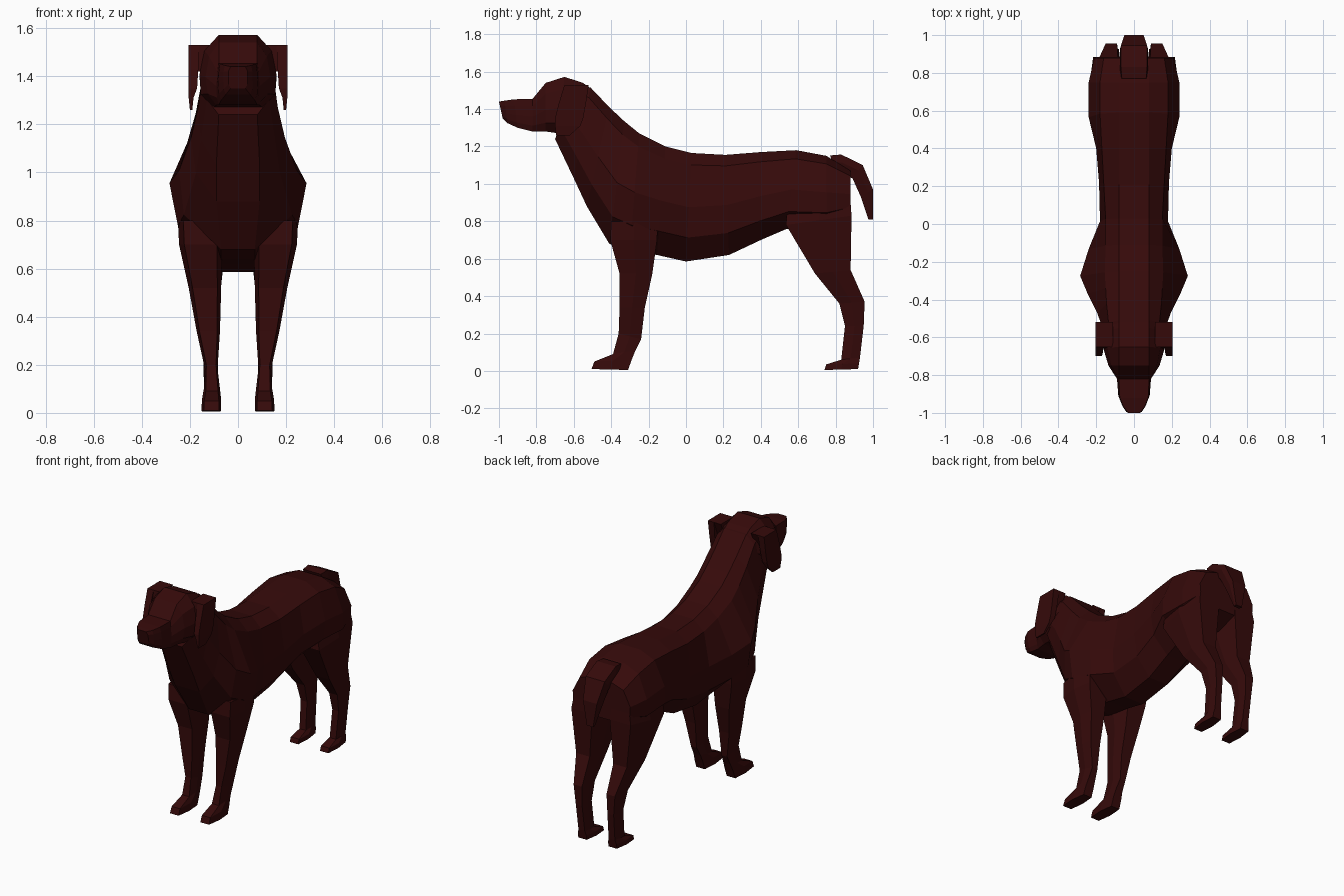
import bpy, bmesh

coat = bpy.data.materials.new("dark_brown_coat")
coat.diffuse_color = (0.036, 0.003, 0.003, 1)


def loft(name, rings, mirror=False):
    """Skin a list of equal-length closed rings and cap both ends."""
    bm = bmesh.new()
    vr = [[bm.verts.new(p) for p in r] for r in rings]
    n = len(rings[0])
    for a, b in zip(vr, vr[1:]):
        for i in range(n):
            bm.faces.new((a[i], a[(i + 1) % n], b[(i + 1) % n], b[i]))
    bm.faces.new(vr[0])
    bm.faces.new(vr[-1])
    bmesh.ops.recalc_face_normals(bm, faces=bm.faces)
    me = bpy.data.meshes.new(name)
    bm.to_mesh(me)
    bm.free()
    me.materials.append(coat)
    ob = bpy.data.objects.new(name, me)
    bpy.context.collection.objects.link(ob)
    if mirror:
        ob.modifiers.new("mirror", 'MIRROR')
    return ob


def section(top, bot, widths, fracs):
    """Symmetric cross-section between a top and a bottom (y, z) point."""
    half = [(w, top[0] + (bot[0] - top[0]) * f, top[1] + (bot[1] - top[1]) * f)
            for w, f in zip(widths, fracs)]
    return half + [(-x, y, z) for x, y, z in reversed(half)]


def leg_ring(z0, z1, y0, y1, x0, x1):
    """Six-sided leg section; z0 at the front edge, z1 at the back edge."""
    ym, zm = (y0 + y1) / 2, (z0 + z1) / 2
    d = (x1 - x0) * 0.12
    return [(x0 + d, y0, z0), (x1 - d, y0, z0), (x1, ym, zm),
            (x1 - d, y1, z1), (x0 + d, y1, z1), (x0, ym, zm)]


# Torso, chest and neck
F = (0, .11, .5, .78, 1)
body = [
    ((.88, 1.07), (.88, .82), (.08, .16, .21, .205, .10), F),
    ((.75, 1.15), (.75, .76), (.08, .18, .24, .24, .08), F),
    ((.59, 1.18), (.54, .76), (.08, .18, .24, .235, .07), F),
    ((.40, 1.17), (.40, .70), (.08, .17, .20, .18, .07), F),
    ((.21, 1.155), (.23, .62), (.08, .16, .185, .165, .07), F),
    ((.03, 1.165), (0, .585), (.08, .15, .18, .17, .07), F),
    ((-.11, 1.20), (-.155, .62), (.08, .15, .24, .225, .07), F),
    ((-.25, 1.27), (-.30, .64), (.08, .155, .285, .25, .07), F),
    ((-.33, 1.335), (-.41, .68), (.08, .15, .245, .225, .07), F),
    ((-.41, 1.41), (-.53, .88), (.08, .145, .195, .175, .09), F),
    ((-.51, 1.515), (-.60, 1.03), (.08, .135, .165, .155, .09), F),
    ((-.58, 1.53), (-.70, 1.24), (.08, .12, .15, .13, .08), F),
]
loft("body", [section(*s) for s in body])

# Skull and muzzle
G = (0, .22, .55, .82, 1)
head = [
    ((-.50, 1.50), (-.55, 1.32), (.08, .12, .14, .12, .08), G),
    ((-.55, 1.54), (-.62, 1.27), (.08, .14, .16, .15, .09), G),
    ((-.65, 1.572), (-.68, 1.27), (.08, .14, .16, .155, .10), G),
    ((-.75, 1.54), (-.75, 1.28), (.08, .12, .135, .125, .09), G),
    ((-.82, 1.455), (-.82, 1.28), (.08, .085, .09, .088, .08), G),
    ((-.92, 1.452), (-.90, 1.30), (.075, .08, .083, .08, .07), G),
    ((-.97, 1.445), (-.955, 1.325), (.055, .06, .06, .06, .05), G),
    ((-1.0, 1.44), (-.98, 1.35), (.03, .04, .04, .04, .03), G),
]
loft("head", [section(*s) for s in head])

# Ears: a short shelf off the skull and a hanging flap thinning downwards
shelf = [(-.52, 1.53), (-.65, 1.53), (-.66, 1.42), (-.57, 1.42)]
loft("ear_base", [[(x, y, z) for y, z in shelf] for x in (.11, .205)], True)
flap = [(.16, .205, -.52, -.65, 1.53), (.165, .205, -.535, -.68, 1.43),
        (.17, .205, -.55, -.70, 1.35), (.185, .205, -.565, -.70, 1.31),
        (.19, .20, -.62, -.695, 1.26)]
loft("ear_flap", [[(a, y0, z), (b, y0, z), (b, y1, z), (a, y1, z)]
                  for a, b, y0, y1, z in flap], True)

# Tail: upper and lower edges, with half width
tail = [((.77, 1.152), (.80, 1.06), .07), ((.83, 1.157), (.84, 1.05), .075),
        ((.945, 1.10), (.89, 1.03), .075), ((1.0, .97), (.935, .93), .055),
        ((1.0, .81), (.975, .81), .025)]
loft("tail", [section(t, b, (w * .92, w, w * .8), (0, .4, 1)) for t, b, w in tail])

# Front legs with paws
front = [(.80, .80, -.40, -.15, .06, .25), (.70, .70, -.405, -.155, .065, .245),
         (.52, .52, -.355, -.18, .07, .205), (.34, .34, -.355, -.22, .075, .172),
         (.20, .17, -.36, -.24, .085, .138), (.09, .11, -.39, -.27, .075, .142),
         (.05, .06, -.49, -.29, .07, .15), (.01, .005, -.505, -.31, .07, .152)]
loft("front_leg", [leg_ring(*r) for r in front], True)

# Hind legs with haunch, hock and paw
hind = [(.88, .90, .54, .88, .05, .225), (.78, .83, .535, .885, .04, .24),
        (.52, .54, .69, .88, .07, .20), (.36, .37, .82, .955, .08, .16),
        (.24, .24, .85, .95, .085, .145), (.06, .07, .83, .93, .08, .14),
        (.035, .04, .75, .925, .07, .15), (.005, .01, .74, .92, .07, .15)]
loft("hind_leg", [leg_ring(*r) for r in hind], True)
